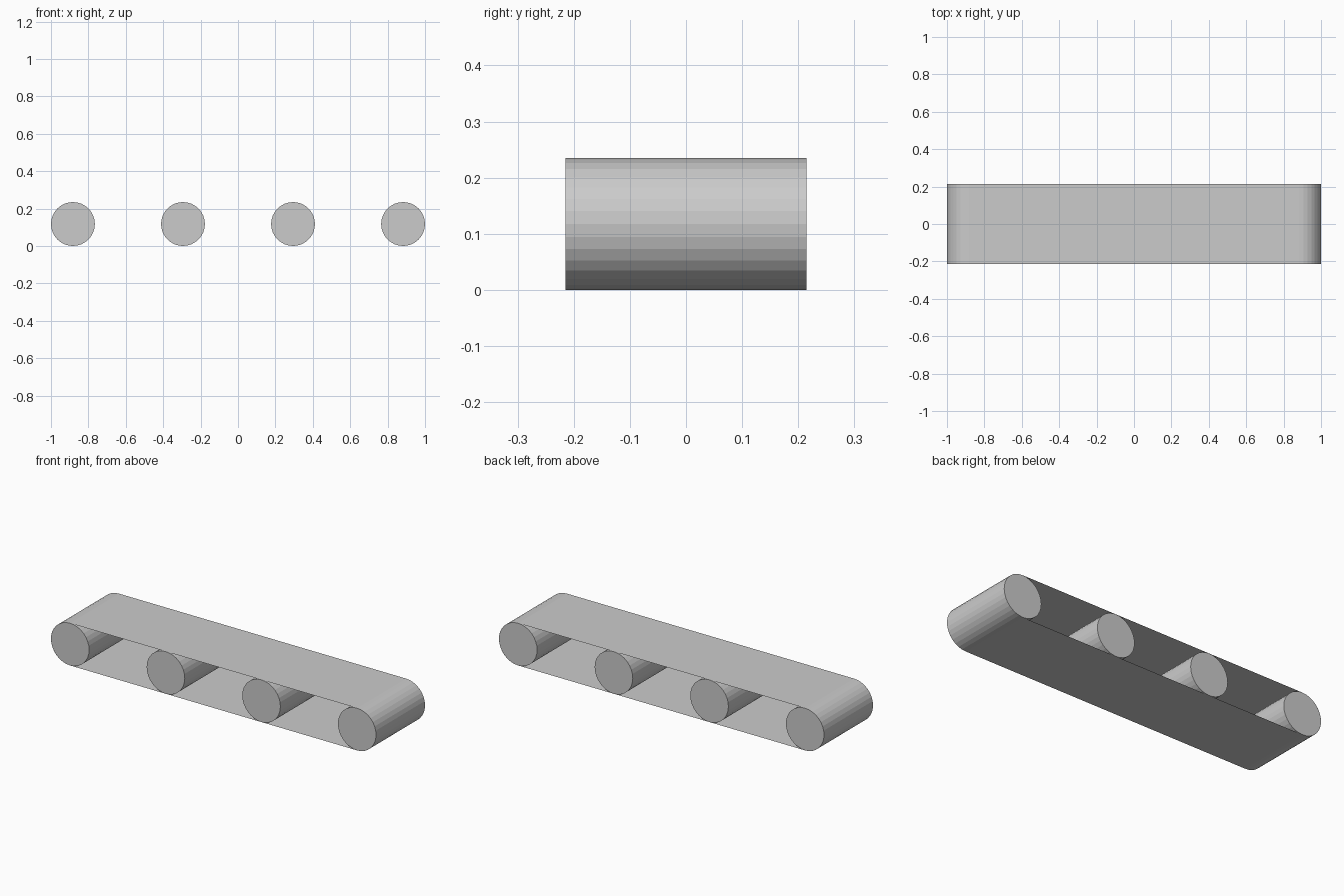
import bpy, bmesh, math

if "Cube" in bpy.data.objects:
    bpy.data.objects.remove(bpy.data.objects["Cube"])

R, HALF_W, END_X, SIDES = 0.1175, 0.215, 0.8825, 32


def extrude_profile(name, points, capped):
    """Closed x-z profile swept across the width in y."""
    bm = bmesh.new()
    front = [bm.verts.new((x, -HALF_W, z)) for x, z in points]
    back = [bm.verts.new((x, HALF_W, z)) for x, z in points]
    n = len(points)
    for i in range(n):
        j = (i + 1) % n
        bm.faces.new((front[i], back[i], back[j], front[j]))
    if capped:
        bm.faces.new(front)
        bm.faces.new(back[::-1])
    bmesh.ops.recalc_face_normals(bm, faces=bm.faces)
    mesh = bpy.data.meshes.new(name)
    bm.to_mesh(mesh)
    bm.free()
    obj = bpy.data.objects.new(name, mesh)
    bpy.context.collection.objects.link(obj)
    return obj


def arc(cx, radius, start, steps):
    return [(cx + radius * math.cos(start + k * math.tau / SIDES),
             R + radius * math.sin(start + k * math.tau / SIDES))
            for k in range(steps)]


# Four evenly spaced solid rollers, a hair inside the belt
for i in range(4):
    cx = -END_X + i * 2 * END_X / 3
    extrude_profile(f"roller_{i + 1}", arc(cx, R - 0.0003, 0, SIDES), True)

# Thin belt wrapped around the end rollers, open at the sides
half = SIDES // 2 + 1
extrude_profile("belt",
                arc(END_X, R, -math.pi / 2, half) + arc(-END_X, R, math.pi / 2, half),
                False)
